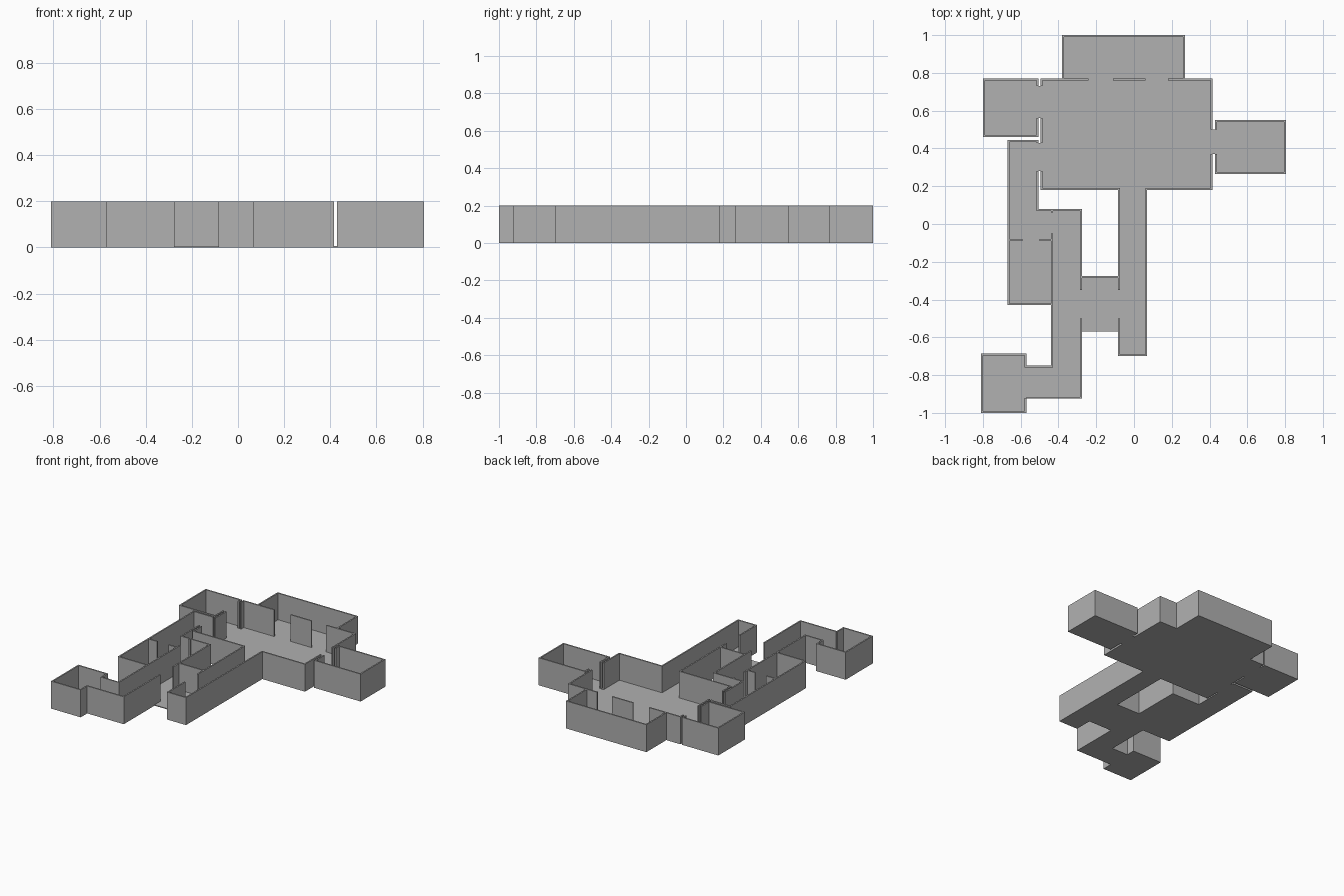
import bpy
import bmesh
from mathutils import Matrix, Vector

HEIGHT = 0.2      # wall height
THICK = 0.01      # wall thickness
FLOOR = 0.006     # floor slab thickness

old = bpy.data.objects.get("Cube")
if old:
    bpy.data.objects.remove(old, do_unlink=True)

grey = bpy.data.materials.new("plain_grey")
grey.use_nodes = True
tone = (0.44, 0.44, 0.44, 1.0)
grey.diffuse_color = tone
grey.node_tree.nodes["Principled BSDF"].inputs["Base Color"].default_value = tone


def box(bm, x0, y0, z0, x1, y1, z1):
    centre = Vector((x0 + x1, y0 + y1, z0 + z1)) / 2
    size = Matrix.Diagonal((x1 - x0, y1 - y0, z1 - z0, 1))
    bmesh.ops.create_cube(bm, size=1, matrix=Matrix.Translation(centre) @ size)


def spans(start, end, gaps):
    """Solid stretches of a wall left between its doorways."""
    for a, b in sorted(gaps):
        if a - start > 0.001:
            yield start, a
        start = b
    if end - start > 0.001:
        yield start, end


def room(name, x0, x1, y0, y1, walls="nsew", **doors):
    """Floor slab with walls on the listed sides; doors are full-height gaps."""
    bm = bmesh.new()
    box(bm, x0, y0, 0, x1, y1, FLOOR)
    for side in walls:
        gaps = doors.get(side, [])
        if side in "ns":
            low = y1 - THICK if side == "n" else y0
            for a, b in spans(x0, x1, gaps):
                box(bm, a, low, 0, b, low + THICK, HEIGHT)
        else:
            low = x1 - THICK if side == "e" else x0
            for a, b in spans(y0, y1, gaps):
                box(bm, low, a, 0, low + THICK, b, HEIGHT)
    mesh = bpy.data.meshes.new(name)
    bm.to_mesh(mesh)
    bm.free()
    mesh.materials.append(grey)
    bpy.context.collection.objects.link(bpy.data.objects.new(name, mesh))


# Doorways shared by neighbouring rooms
store_door = [(0.56, 0.73)]
side_door = [(0.37, 0.50)]
west_door = [(0.28, 0.43)]
link_door = [(-0.50, -0.35)]
end_door = [(-0.92, -0.76)]

# Main hall and the rooms around it
room("main_hall", -0.495, 0.415, 0.18, 0.77,
     n=[(-0.24, -0.11), (0.06, 0.18)], s=[(-0.075, 0.06)],
     e=side_door, w=store_door + west_door)
room("back_room", -0.38, 0.27, 0.77, 1.0, "new")
room("store_room", -0.80, -0.505, 0.46, 0.77, e=store_door)
room("side_room", 0.43, 0.805, 0.265, 0.55, w=side_door)

# Short thresholds bridging the gaps between walls
for name, x0, x1, (span,) in (("side_threshold", 0.415, 0.43, side_door),
                              ("store_threshold", -0.505, -0.495, store_door),
                              ("west_threshold", -0.505, -0.495, west_door)):
    room(name, x0, x1, *span, walls="")

# West passage, its bay and the room at its end
room("west_passage", -0.67, -0.505, -0.08, 0.445, "new",
     e=[(-0.08, 0.07)] + west_door)
room("passage_bay", -0.505, -0.44, -0.08, 0.08, "n")
room("west_room", -0.67, -0.44, -0.43, -0.08, "nsw", n=[(-0.59, -0.50)])

# Long corridor, turning into the front corner room
room("long_corridor", -0.44, -0.275, -0.925, 0.08,
     w=end_door + [(-0.05, 0.06)], e=link_door)
room("corridor_turn", -0.57, -0.44, -0.925, -0.75, "ns")
room("corner_room", -0.81, -0.57, -1.0, -0.685, e=end_door)

# Link between the two corridors
room("corridor_link", -0.275, -0.085, -0.57, -0.275, "n")
room("front_corridor", -0.085, 0.07, -0.70, 0.18, "sew", w=link_door)
